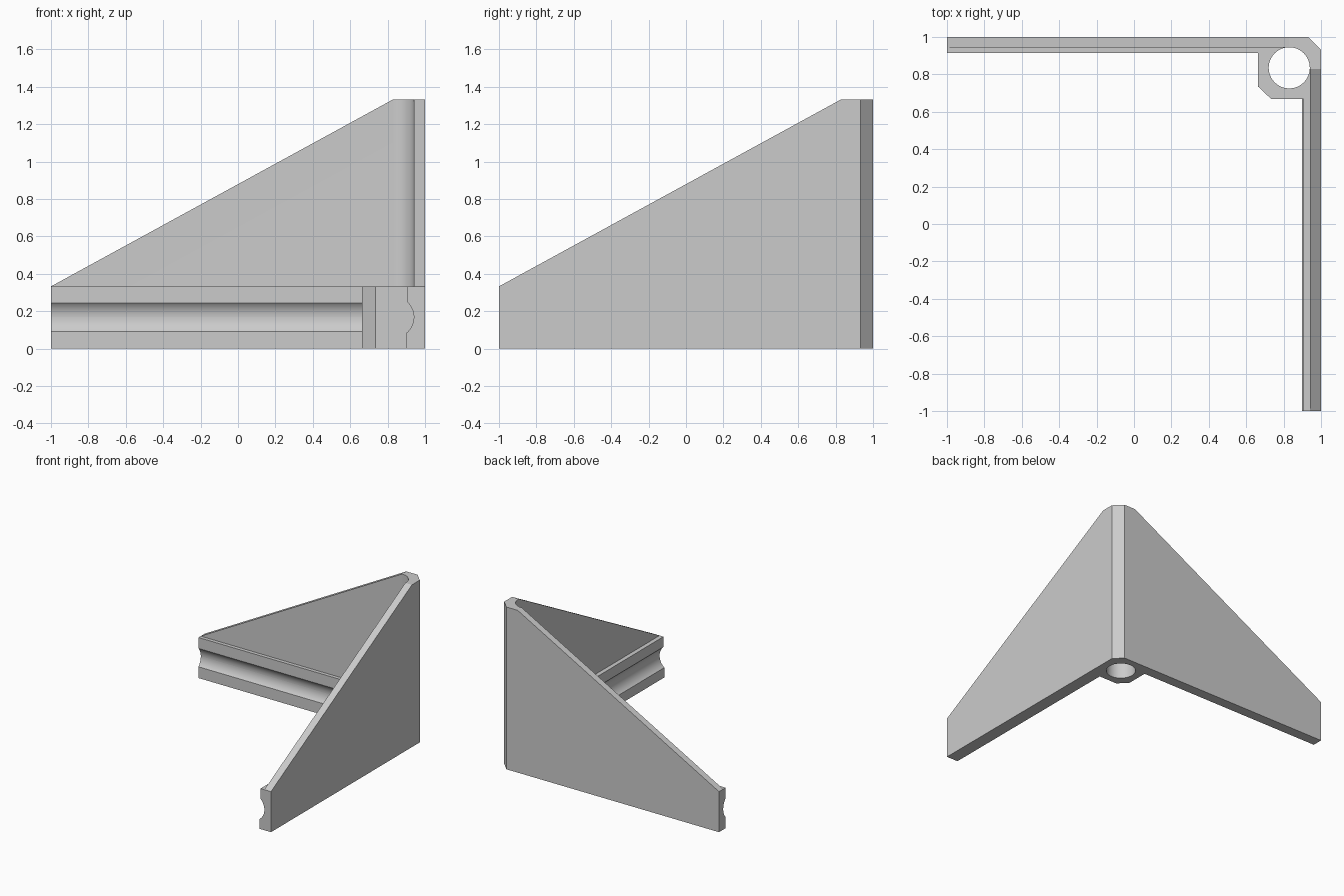
import bpy, bmesh
from math import cos, sin, pi, acos
from mathutils import Vector

cube = bpy.data.objects.get("Cube")
if cube:
    bpy.data.objects.remove(cube, do_unlink=True)

grey = bpy.data.materials.new("light grey")
grey.use_nodes = True
colour = (0.6, 0.6, 0.6, 1)
grey.diffuse_color = colour
grey.node_tree.nodes["Principled BSDF"].inputs["Base Color"].default_value = colour

CX, CY, R = 0.83, 0.835, 0.11      # post hole axis and radius
WX, WY = CX + R, CY + R            # inner faces of the thin walls
RAIL, TOP = 0.333, 1.333           # rail height and full height


def arc(cx, cy, a0, a1, steps):
    return [(cx + R * cos(a0 + (a1 - a0) * i / steps),
             cy + R * sin(a0 + (a1 - a0) * i / steps)) for i in range(steps + 1)]


def prism(name, profile, start, end, place, cuts=()):
    """Extrude a profile from start to end, then trim it by planes."""
    bm = bmesh.new()
    rings = [[bm.verts.new(place(u, v, w)) for u, v in profile] for w in (start, end)]
    n = len(profile)
    for ring in rings:
        bm.faces.new(ring)
    for i in range(n):
        j = (i + 1) % n
        bm.faces.new((rings[0][i], rings[0][j], rings[1][j], rings[1][i]))
    bmesh.ops.recalc_face_normals(bm, faces=bm.faces)
    for point, normal in cuts:
        res = bmesh.ops.bisect_plane(bm, geom=bm.verts[:] + bm.edges[:] + bm.faces[:],
                                     plane_co=point, plane_no=normal, clear_outer=True)
        rim = [e for e in res["geom_cut"] if isinstance(e, bmesh.types.BMEdge)]
        bmesh.ops.holes_fill(bm, edges=[e for e in rim if e.is_boundary], sides=0)
    bmesh.ops.recalc_face_normals(bm, faces=bm.faces)
    mesh = bpy.data.meshes.new(name)
    bm.to_mesh(mesh)
    bm.free()
    mesh.materials.append(grey)
    ob = bpy.data.objects.new(name, mesh)
    bpy.context.collection.objects.link(ob)
    bpy.ops.object.select_all(action="DESELECT")
    ob.select_set(True)
    bpy.context.view_layer.objects.active = ob
    bpy.ops.object.shade_smooth_by_angle(angle=0.5)
    return ob


def upright(u, v, w):
    return Vector((u, v, w))


def along_x(u, v, w):
    return Vector((w, u, v))


def along_y(u, v, w):
    return Vector((u, w, v))


# Two thin walls with a rounded inner corner, a bevelled outer corner and sloped tops
wall_plan = ([(-1, 1), (-1, WY)] + arc(CX, CY, pi / 2, 0, 12)
             + [(WX, -1), (1, -1), (1, 0.932), (0.932, 1)])
rise, run = TOP - RAIL, CX + 1
slope_x = (Vector((-1, 0, RAIL)), Vector((-rise, 0, run)))
slope_y = (Vector((0, -1, RAIL)), Vector((0, -rise, run)))
prism("corner_walls", wall_plan, 0, TOP, upright, (slope_x, slope_y))

# Post socket wrapped round the hole
socket_plan = (arc(CX, CY, pi / 2, 2 * pi, 36)
               + [(WX, 0.667), (0.735, 0.667), (0.663, 0.735), (0.663, WY)])
prism("post_socket", socket_plan, 0, RAIL, upright)

# Lips above and below a round groove on the inside of each wall
GZ = 0.168


def lip(name, face, centre, edge_z, side, end, place):
    reach = acos((face - centre) / R)
    profile = arc(centre, GZ, 0, side * reach, 10) + [(face, edge_z), (centre + R, edge_z)]
    prism(name, profile, -1, end, place)


lip("back_upper_lip", 0.915, CY, RAIL, 1, 0.663, along_x)
lip("back_lower_lip", 0.915, CY, 0, -1, 0.663, along_x)
lip("left_upper_lip", 0.905, CX, RAIL, 1, 0.667, along_y)
lip("left_lower_lip", 0.897, CX, 0, -1, 0.667, along_y)
